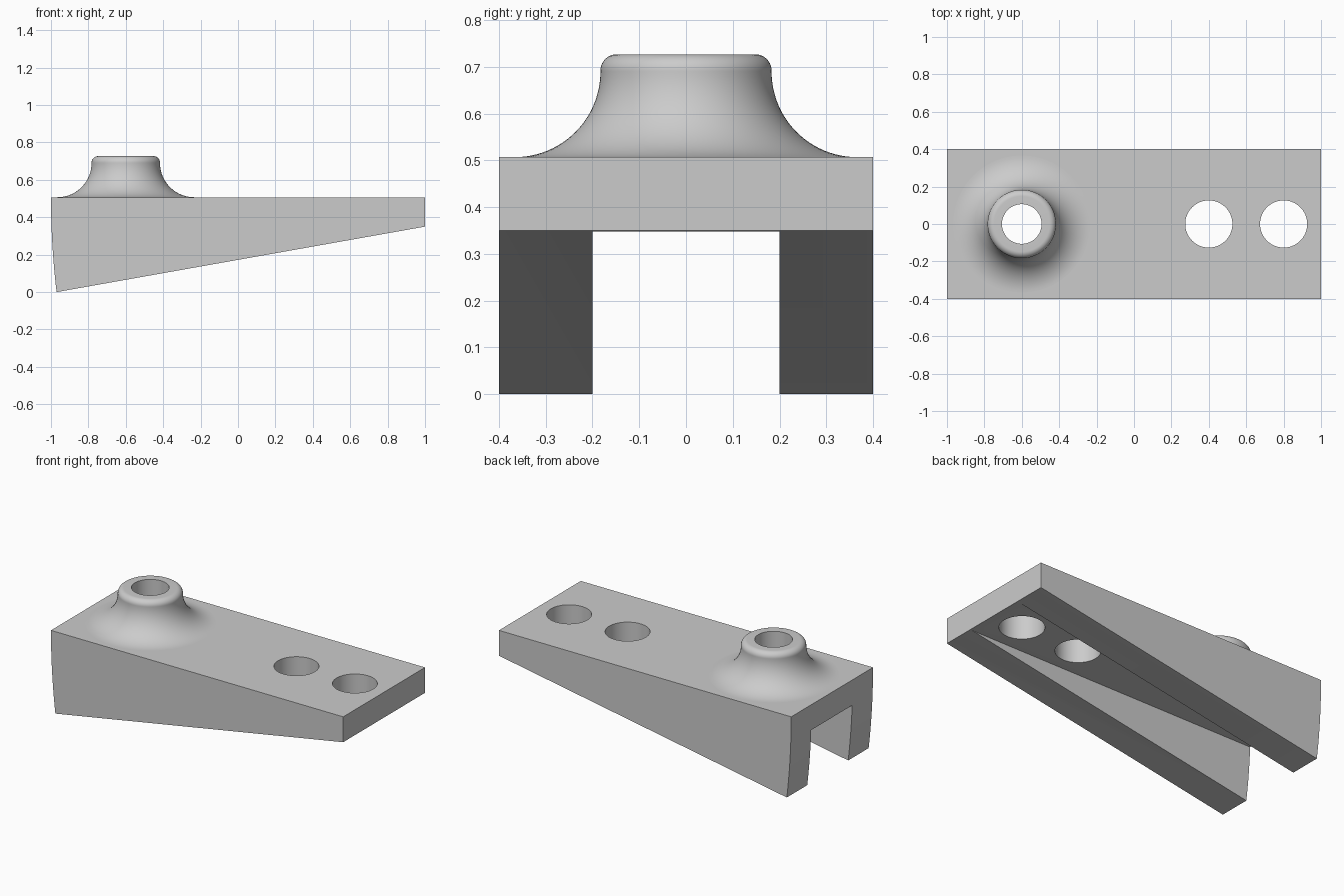
import bpy
import bmesh
from math import sin, cos, pi, radians
from mathutils import Vector, Matrix

cube = bpy.data.objects.get("Cube")
if cube:
    bpy.data.objects.remove(cube, do_unlink=True)

TOP, CEILING, HALF_WIDTH = 0.507, 0.348, 0.4
BOSS_X, BORE, SEGMENTS = -0.6, 0.106, 96

grey = bpy.data.materials.new("plain_grey")
grey.use_nodes = True
grey.diffuse_color = (0.6, 0.6, 0.6, 1)
grey.node_tree.nodes["Principled BSDF"].inputs["Base Color"].default_value = (0.6, 0.6, 0.6, 1)


def make_object(name, bm):
    bmesh.ops.recalc_face_normals(bm, faces=bm.faces)
    mesh = bpy.data.meshes.new(name)
    bm.to_mesh(mesh)
    bm.free()
    mesh.materials.append(grey)
    obj = bpy.data.objects.new(name, mesh)
    bpy.context.collection.objects.link(obj)
    return obj


def activate(obj):
    bpy.ops.object.select_all(action='DESELECT')
    obj.select_set(True)
    bpy.context.view_layer.objects.active = obj


def smooth(obj):
    activate(obj)
    bpy.ops.object.shade_smooth_by_angle(angle=radians(30))


def cut(target, cutter):
    cutter.hide_render = True
    mod = target.modifiers.new("cut", 'BOOLEAN')
    mod.operation, mod.solver, mod.object = 'DIFFERENCE', 'EXACT', cutter
    activate(target)
    bpy.ops.object.modifier_apply(modifier=mod.name)
    bpy.data.objects.remove(cutter, do_unlink=True)


def arc(cx, cz, r, start, end, steps):
    angles = [radians(start + (end - start) * i / steps) for i in range(steps + 1)]
    return [(cx + r * cos(a), cz + r * sin(a)) for a in angles]


# Tapered body: side profile with a gently curved rear end
rear = [(-1 + 0.03 * (1 - i / 12) ** 2, TOP * i / 12) for i in range(13)]
profile = [(1, 0.35), (1, TOP)] + rear[::-1]
bm = bmesh.new()
side = bm.faces.new([bm.verts.new((x, -HALF_WIDTH, z)) for x, z in profile])
extruded = bmesh.ops.extrude_face_region(bm, geom=[side])
moved = [v for v in extruded["geom"] if isinstance(v, bmesh.types.BMVert)]
bmesh.ops.translate(bm, verts=moved, vec=Vector((0, 2 * HALF_WIDTH, 0)))
body = make_object("tapered_body", bm)

# Channel between the two legs
bm = bmesh.new()
bmesh.ops.create_cube(bm, size=1, matrix=Matrix.Translation((0, 0, CEILING - 0.5))
                      @ Matrix.Diagonal((3, HALF_WIDTH, 1, 1)))
cut(body, make_object("channel_cutter", bm))

# Boss bore and two mounting holes
for x, radius in ((BOSS_X, BORE), (0.4, 0.126), (0.8, 0.126)):
    bm = bmesh.new()
    bmesh.ops.create_cone(bm, cap_ends=True, segments=SEGMENTS, radius1=radius,
                          radius2=radius, depth=2, matrix=Matrix.Translation((x, 0, 0.5)))
    cut(body, make_object("hole_cutter", bm))
smooth(body)

# Flared boss: bore wall, rounded lip and concave skirt turned around its axis
lip = arc(0.148, 0.692, 0.035, 90, 0, 10)
skirt = arc(0.366, 0.69, 0.183, 180, 270, 24)
outline = [(BORE, TOP), (BORE, 0.727)] + lip + skirt
bm = bmesh.new()
points = [bm.verts.new((r, 0, z)) for r, z in outline]
edges = [bm.edges.new(pair) for pair in zip(points, points[1:])]
bmesh.ops.spin(bm, geom=points + edges, cent=(0, 0, 0), axis=(0, 0, 1),
               angle=2 * pi, steps=SEGMENTS, use_merge=True)
bmesh.ops.remove_doubles(bm, verts=bm.verts, dist=0.0001)
boss = make_object("flared_boss", bm)
boss.location.x = BOSS_X
smooth(boss)
